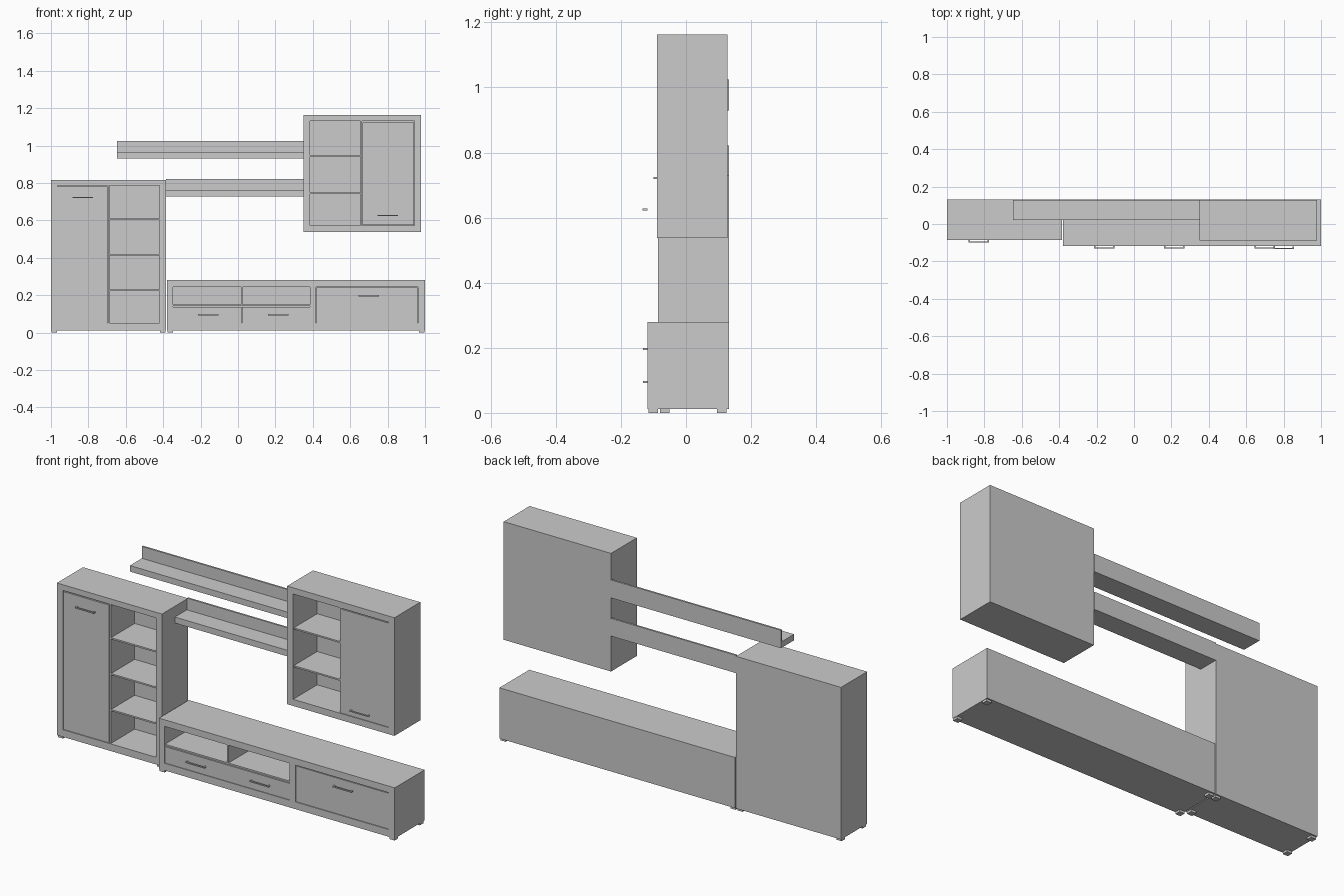
import bpy, bmesh

if "Cube" in bpy.data.objects:
    bpy.data.objects.remove(bpy.data.objects["Cube"])

BACK = 0.132


def finish(name, bm):
    bmesh.ops.recalc_face_normals(bm, faces=bm.faces)
    me = bpy.data.meshes.new(name)
    bm.to_mesh(me)
    bm.free()
    ob = bpy.data.objects.new(name, me)
    bpy.context.collection.objects.link(ob)
    return ob


def add_box(bm, x, y, z):
    vs = bmesh.ops.create_cube(bm, size=1)["verts"]
    for v in vs:
        for i, (a, b) in enumerate((x, y, z)):
            v.co[i] = (a + b) / 2 + v.co[i] * (b - a)


def boxes(name, *parts):
    bm = bmesh.new()
    for p in parts:
        add_box(bm, *p)
    return finish(name, bm)


def carcass(name, xs, zs, holes, front, back):
    """Cabinet body: gridded front, recessed openings, closed back."""
    bm = bmesh.new()
    g = [[bm.verts.new((x, front, z)) for z in zs] for x in xs]
    openings = []
    for i in range(len(xs) - 1):
        for k in range(len(zs) - 1):
            f = bm.faces.new((g[i][k], g[i + 1][k], g[i + 1][k + 1], g[i][k + 1]))
            if (i, k) in holes:
                openings.append(f)
    # outer walls and back
    rim = [e for e in bm.edges if e.is_boundary]
    ext = bmesh.ops.extrude_edge_only(bm, edges=rim)["geom"]
    for v in ext:
        if isinstance(v, bmesh.types.BMVert):
            v.co.y = back
    bmesh.ops.contextual_create(
        bm, geom=[e for e in ext if isinstance(e, bmesh.types.BMEdge) and e.is_boundary])
    # compartments
    for f in bmesh.ops.extrude_discrete_faces(bm, faces=openings)["faces"]:
        for v in f.verts:
            v.co.y = back - 0.015
    return finish(name, bm)


def handle(name, x, z, y):
    """Thin U-shaped pull whose rear sits at y."""
    h, t = 0.055, 0.003
    zz = (z - t, z + t)
    boxes(name, ((x - h, x + h), (y - 0.015, y - 0.009), zz),
          *[((min(a, b), max(a, b)), (y - 0.009, y), zz)
            for a, b in ((x - h, x - h + 0.008), (x + h, x + h - 0.008))])


def feet(name, xs, ys):
    s = 0.03
    boxes(name, *[((x, x + s), (y, y + s), (0, 0.012)) for x in xs for y in ys])


def shelves(name, x, front, zs):
    boxes(name, *[(x, (front + 0.006, BACK - 0.014), (z - 0.004, z + 0.004)) for z in zs])


# Tall left cabinet
F = -0.086
carcass("tall_cabinet_body", [-1, -0.965, -0.42, -0.385], [0.012, 0.05, 0.787, 0.817],
        {(1, 1)}, F, BACK)
boxes("tall_cabinet_door", ((-0.964, -0.697), (F + 0.003, F + 0.015), (0.051, 0.78)))
boxes("tall_cabinet_divider", ((-0.695, -0.687), (F + 0.004, BACK - 0.014), (0.05, 0.787)))
shelves("tall_cabinet_shelves", (-0.688, -0.42), F, (0.225, 0.415, 0.605))
handle("tall_cabinet_handle", -0.83, 0.722, F + 0.001)
feet("tall_cabinet_feet", (-0.998, -0.418), (-0.08, 0.095))

# Low media unit
F = -0.118
carcass("low_unit_body", [-0.38, -0.348, 0.385, 0.418, 0.963, 1], [0.012, 0.05, 0.245, 0.28],
        {(1, 1), (3, 1)}, F, BACK)
boxes("low_unit_shelf", ((-0.348, 0.385), (F + 0.004, BACK - 0.014), (0.141, 0.149)))
boxes("low_unit_divider", ((0.016, 0.024), (F + 0.004, BACK - 0.014), (0.149, 0.245)))
for n, a, b, hx in (("left", -0.347, 0.0185, -0.16), ("right", 0.0205, 0.384, 0.215)):
    boxes(n + "_drawer_front", ((a, b), (F + 0.002, F + 0.014), (0.051, 0.138)))
    handle(n + "_drawer_handle", hx, 0.095, F + 0.001)
boxes("low_unit_flap", ((0.42, 0.961), (F + 0.003, F + 0.015), (0.051, 0.24)))
handle("low_unit_flap_handle", 0.70, 0.197, F + 0.001)
feet("low_unit_feet", (-0.378, 0.968), (-0.116, 0.095))

# Upper right wall cabinet
F, B = -0.089, 0.127
carcass("wall_cabinet_body", [0.35, 0.385, 0.943, 0.978], [0.538, 0.573, 1.13, 1.163],
        {(1, 1)}, F, B)
boxes("wall_cabinet_door", ((0.666, 0.942), (F + 0.003, F + 0.015), (0.574, 1.124)))
boxes("wall_cabinet_divider", ((0.656, 0.664), (F + 0.004, B - 0.014), (0.573, 1.13)))
shelves("wall_cabinet_shelves", (0.385, 0.657), F, (0.745, 0.945))
handle("wall_cabinet_handle", 0.80, 0.625, -0.119)

# L-profile wall shelves
for name, x0, z0, z1 in (("upper_wall_shelf", -0.648, 0.93, 1.025),
                         ("lower_wall_shelf", -0.385, 0.728, 0.822)):
    bm = bmesh.new()
    prof = [(0.022, z0), (BACK, z0), (BACK, z1), (BACK - 0.01, z1),
            (BACK - 0.01, z0 + 0.032), (0.022, z0 + 0.032)]
    face = bm.faces.new([bm.verts.new((x0, y, z)) for y, z in prof])
    ext = bmesh.ops.extrude_face_region(bm, geom=[face], use_keep_orig=True)["geom"]
    for v in ext:
        if isinstance(v, bmesh.types.BMVert):
            v.co.x = 0.35
    finish(name, bm)
